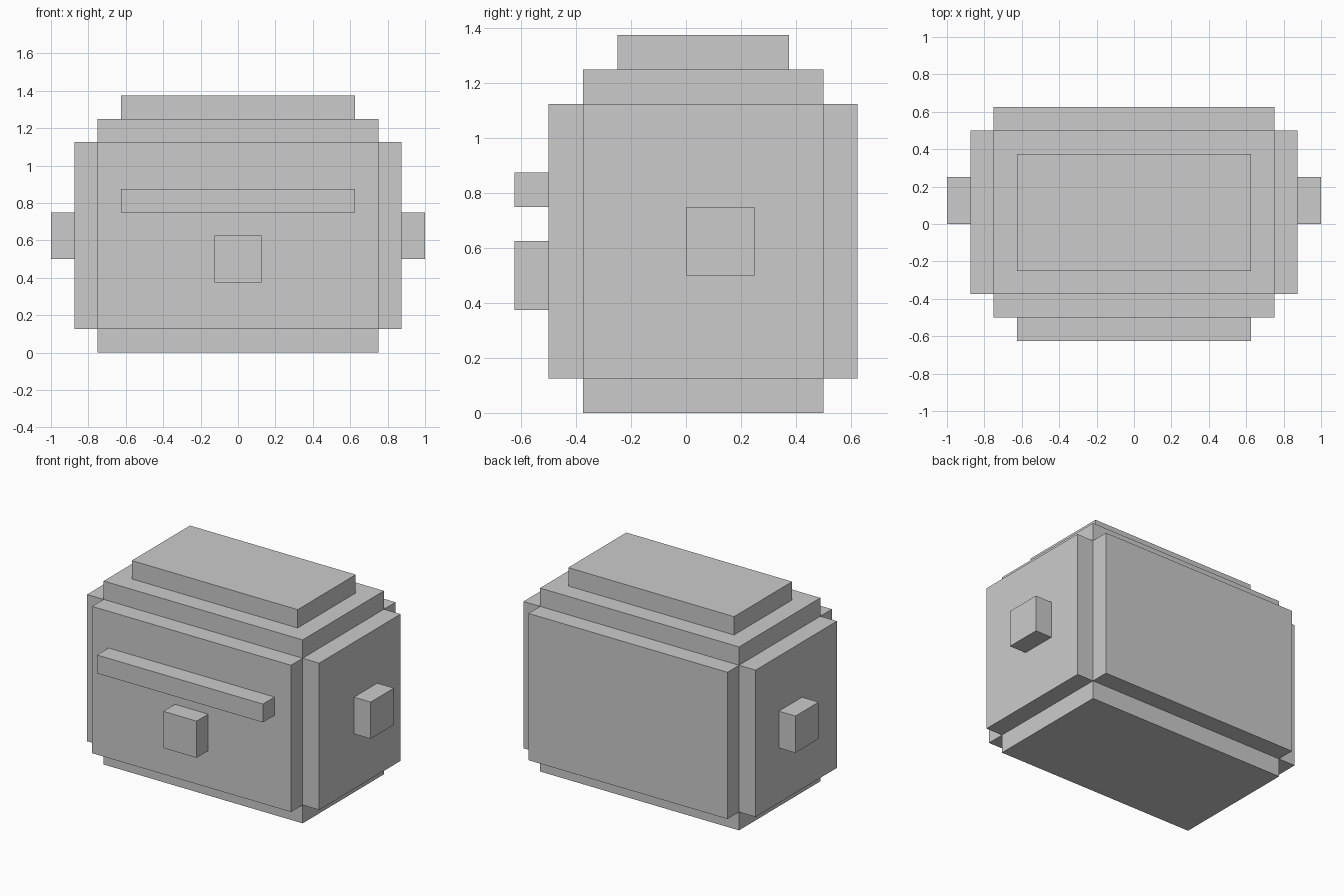
import bpy

if "Cube" in bpy.data.objects:
    bpy.data.objects.remove(bpy.data.objects["Cube"])

U = 0.125  # block unit


def box(name, x, y, z):
    """Axis-aligned block from (min, max) ranges given in block units."""
    lo, hi = zip(x, y, z)
    bpy.ops.mesh.primitive_cube_add(size=1, location=[(a + b) / 2 * U for a, b in zip(lo, hi)])
    ob = bpy.context.object
    ob.name = name
    ob.scale = [(b - a) * U for a, b in zip(lo, hi)]
    bpy.ops.object.transform_apply(location=True, rotation=False, scale=True)
    return ob


# Body core with stepped lid on top
box("body_core", (-6, 6), (-3, 4), (0, 10))
box("lid", (-5, 5), (-2, 3), (10, 11))

# Wall panels front and back
box("front_panel", (-6, 6), (-4, -3), (1, 9))
box("back_panel", (-6, 6), (4, 5), (1, 9))

# Front ledge and knob
box("front_ledge", (-5, 5), (-5, -4), (6, 7))
box("front_knob", (-1, 1), (-5, -4), (3, 5))

# Side panels and side knobs on both sides
for side, s in (("left", -1), ("right", 1)):
    box(side + "_panel", sorted((6 * s, 7 * s)), (-3, 4), (1, 9))
    box(side + "_knob", sorted((7 * s, 8 * s)), (0, 2), (4, 6))
